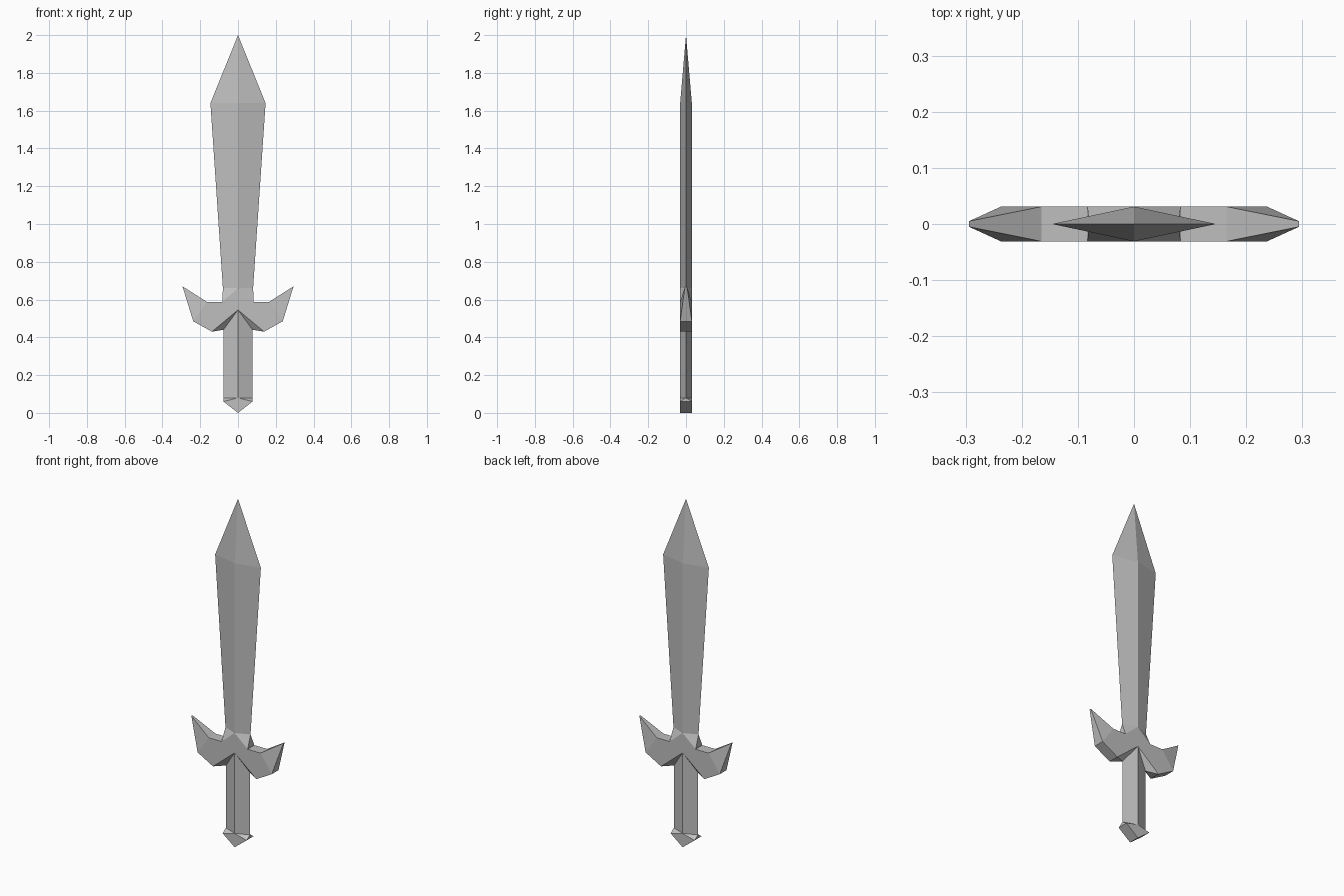
import bpy

if "Cube" in bpy.data.objects:
    bpy.data.objects.remove(bpy.data.objects["Cube"])

steel = bpy.data.materials.new("plain grey")
steel.diffuse_color = (0.52, 0.52, 0.52, 1)
steel.use_nodes = True
steel.node_tree.nodes["Principled BSDF"].inputs["Base Color"].default_value = steel.diffuse_color
Y = 0.031  # half thickness


def quarter(name, points, faces):
    """Mesh one front-right quarter and mirror it across x and y."""
    keys = list(points)
    mesh = bpy.data.meshes.new(name)
    mesh.from_pydata([points[k] for k in keys], [],
                     [[keys.index(k) for k in f.split()] for f in faces])
    mesh.materials.append(steel)
    obj = bpy.data.objects.new(name, mesh)
    bpy.context.collection.objects.link(obj)
    mod = obj.modifiers.new("mirror", 'MIRROR')
    mod.use_axis = (True, True, False)
    mod.merge_threshold = 0.0005
    return obj


# Blade: diamond section, flaring towards a pointed tip
quarter("blade", {
    "ridge0": (0, -Y, 0.66), "edge0": (0.08, 0, 0.66),
    "ridge1": (0, -Y, 1.64), "edge1": (0.146, 0, 1.64),
    "tip": (0, 0, 2.0)},
    ["ridge0 edge0 edge1 ridge1", "ridge1 edge1 tip"])

# Guard: swept wings, with collar facets above and a tapered socket below
quarter("guard", {
    "A": (0, -Y, 0.66), "R": (0.08, 0, 0.66),
    "C": (0.083, -Y, 0.588), "C0": (0.083, 0, 0.588),
    "D": (0.165, -Y, 0.588), "D0": (0.165, 0, 0.588),
    "T": (0.294, -0.005, 0.67), "T0": (0.294, 0, 0.67),
    "E": (0.237, -Y, 0.485), "E0": (0.237, 0, 0.485),
    "F": (0.138, -Y, 0.43), "F0": (0.138, 0, 0.43),
    "P": (0, -Y, 0.545), "G": (0.077, 0, 0.44), "H": (0, -Y, 0.44)},
    ["P F E D C A", "E T D",
     "C D D0 C0", "D T T0 D0", "T E E0 T0", "E F F0 E0",
     "A C R", "C C0 R",
     "P G F", "F G F0", "P H G"])

# Grip: straight diamond section
quarter("grip", {
    "a": (0, -Y, 0.08), "b": (0.077, 0, 0.08),
    "c": (0.077, 0, 0.44), "d": (0, -Y, 0.44)},
    ["a b c d"])

# Pommel: wedge with bevelled shoulders
quarter("pommel", {
    "top": (0, -Y, 0.08), "side": (0.077, 0, 0.08),
    "corner": (0.077, -Y, 0.06), "corner0": (0.077, 0, 0.06),
    "foot": (0, -Y, 0), "foot0": (0, 0, 0)},
    ["foot corner top", "corner side top", "corner corner0 side",
     "foot foot0 corner0 corner"])
